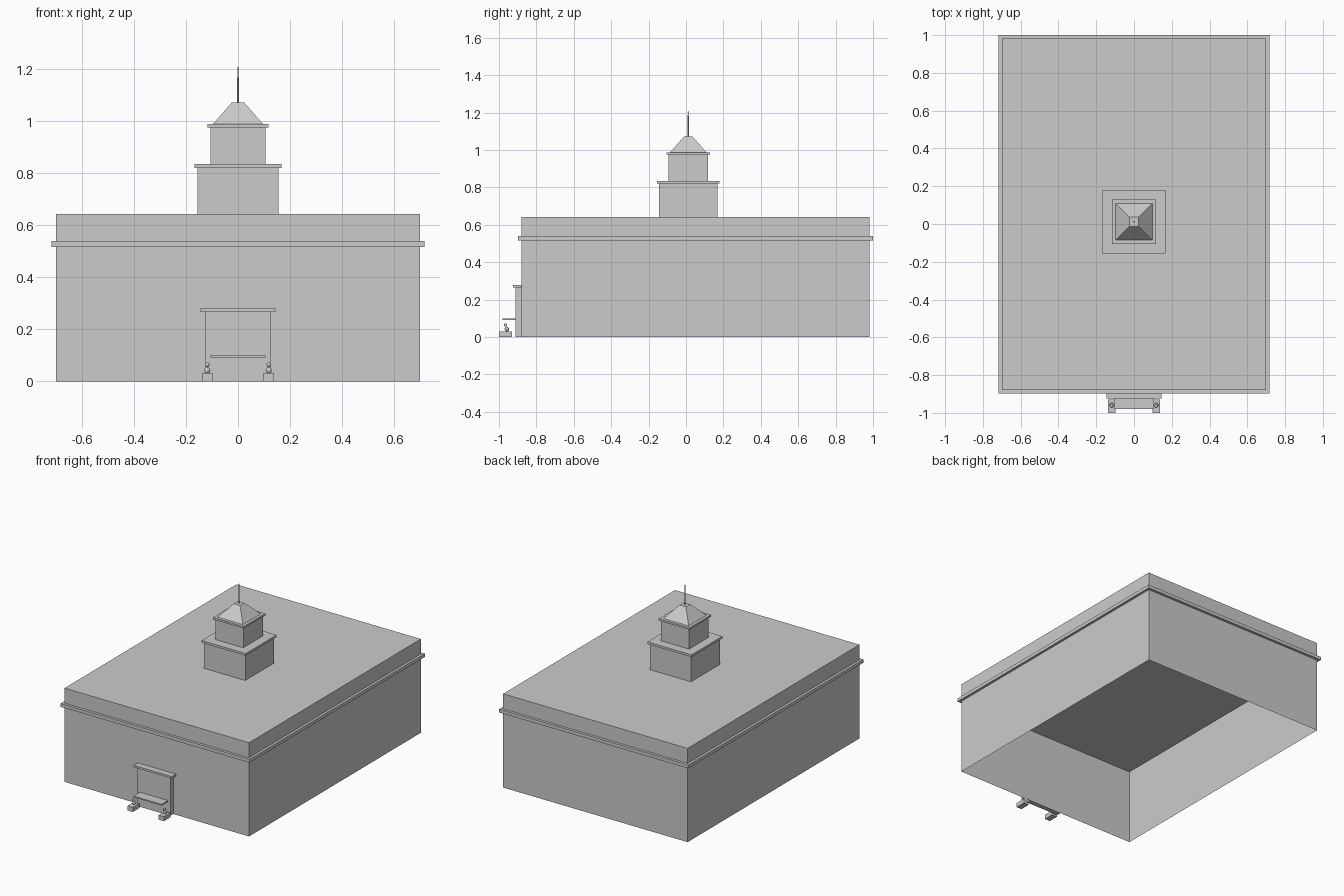
import bpy
import bmesh
from mathutils import Matrix, Vector

if "Cube" in bpy.data.objects:
    bpy.data.objects.remove(bpy.data.objects["Cube"], do_unlink=True)

GREY = (0.6, 0.6, 0.6, 1)
stone = bpy.data.materials.new("grey_stone")
stone.use_nodes = True
stone.diffuse_color = GREY
stone.node_tree.nodes["Principled BSDF"].inputs["Base Color"].default_value = GREY


def finish(name, bm):
    mesh = bpy.data.meshes.new(name)
    bm.to_mesh(mesh)
    bm.free()
    mesh.materials.append(stone)
    obj = bpy.data.objects.new(name, mesh)
    bpy.context.collection.objects.link(obj)
    return obj


def box(name, x, y, z, open_bottom=False):
    """Box between the given (low, high) ranges."""
    bm = bmesh.new()
    size = [b - a for a, b in (x, y, z)]
    mid = [(a + b) / 2 for a, b in (x, y, z)]
    bmesh.ops.create_cube(bm, size=1, matrix=Matrix.Translation(mid) @ Matrix.Diagonal((*size, 1)))
    if open_bottom:
        bm.normal_update()
        low = [f for f in bm.faces if f.normal.z < -0.5]
        bmesh.ops.delete(bm, geom=low, context='FACES')
    return finish(name, bm)


def square(name, half, z, cy):
    """Square block centred on x = 0."""
    return box(name, (-half, half), (cy - half, cy + half), z)


def cone(name, r1, r2, z, cy, sides, turn=0.0):
    bm = bmesh.new()
    place = Matrix.Translation((0, cy, sum(z) / 2)) @ Matrix.Rotation(turn, 4, 'Z')
    bmesh.ops.create_cone(bm, cap_ends=True, segments=sides, radius1=r1, radius2=r2,
                          depth=z[1] - z[0], matrix=place)
    return finish(name, bm)


# Main hall: hollow walls, cornice slab and parapet block
box("main_walls", (-0.70, 0.70), (-0.88, 0.982), (0, 0.517), open_bottom=True)
box("cornice", (-0.717, 0.717), (-0.898, 1.0), (0.517, 0.54))
box("parapet_block", (-0.70, 0.70), (-0.88, 0.982), (0.54, 0.643))

# Two-stage roof tower
TY = 0.012
square("lower_tower", 0.156, (0.643, 0.82), TY)
square("lower_tower_ledge", 0.167, (0.82, 0.835), TY)
square("upper_tower", 0.106, (0.835, 0.975), TY)
square("upper_tower_ledge", 0.117, (0.975, 0.988), TY)
ROOT2 = 2 ** 0.5
cone("tower_roof", 0.097 * ROOT2, 0.024 * ROOT2, (0.988, 1.071), TY, 4, 0.785398)
cone("spire", 0.004, 0.0025, (1.071, 1.2), TY, 8)
cone("spire_tip", 0.004, 0.001, (1.2, 1.208), TY, 8)

# Entrance
box("door_surround", (-0.125, 0.125), (-0.912, -0.88), (0, 0.266))
box("door_lintel", (-0.145, 0.145), (-0.924, -0.88), (0.266, 0.279))
box("door_shelf", (-0.106, 0.106), (-0.98, -0.912), (0.091, 0.1))

# Pedestals with small seated figures
for side, label in ((1, "left"), (-1, "right")):
    cx = side * 0.118
    box(label + "_pedestal", (cx - 0.02, cx + 0.02), (-1.0, -0.93), (0, 0.031))
    bm = bmesh.new()
    for r, y, z in ((0.012, -0.958, 0.042), (0.009, -0.965, 0.064)):
        bmesh.ops.create_uvsphere(bm, u_segments=10, v_segments=6, radius=r,
                                  matrix=Matrix.Translation(Vector((cx, y, z))))
    finish(label + "_figure", bm)
